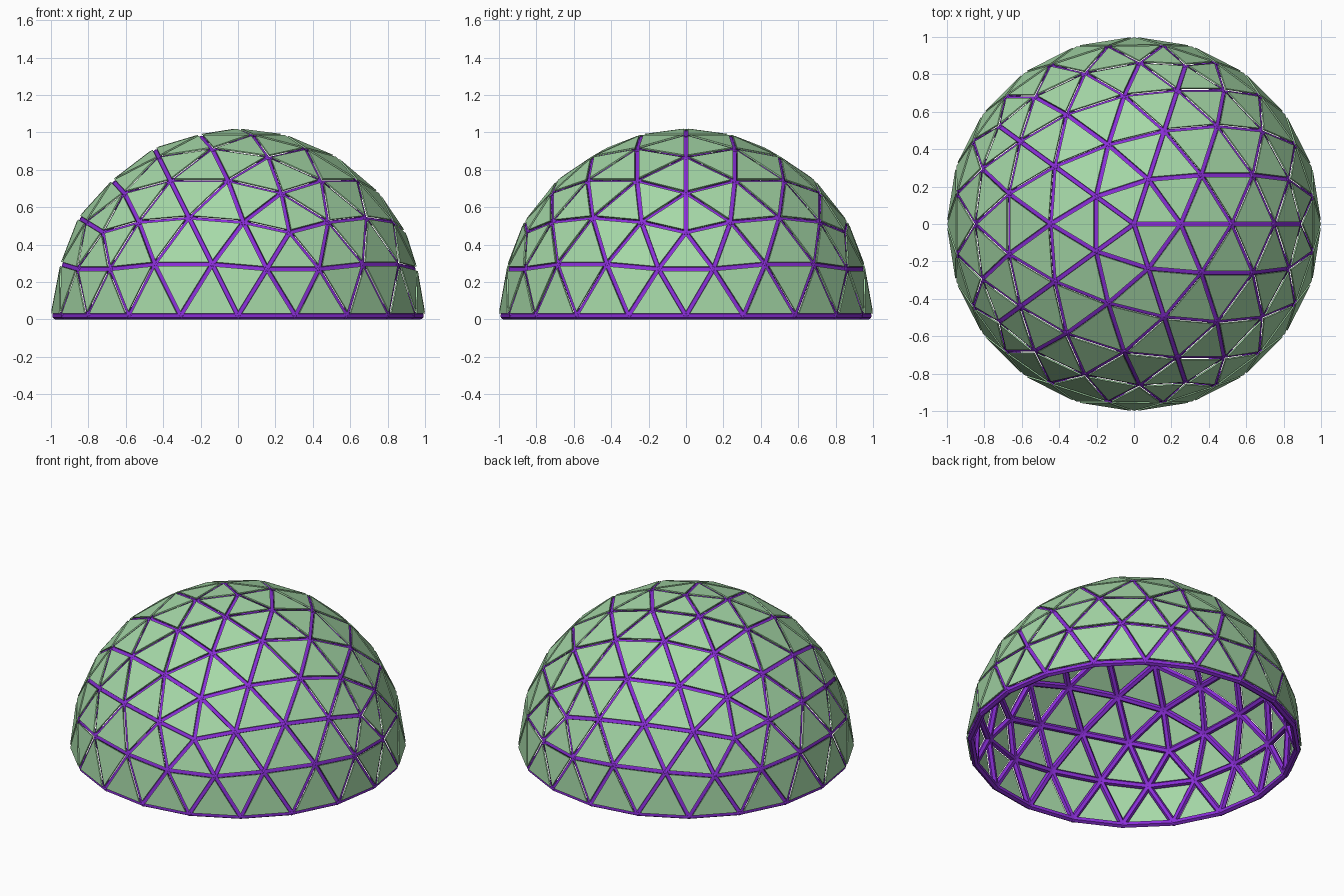
import bpy, bmesh, math
from mathutils import Vector, Matrix

if "Cube" in bpy.data.objects:
    bpy.data.objects.remove(bpy.data.objects["Cube"])

FREQ = 4            # geodesic frequency
Z0 = 0.02           # height of the dome's equator
R_PANEL = 1.003     # radius of the panel outer corners (before inset)
R_STRUT = 0.973     # radius of the strut axes
STRUT = 0.02        # strut thickness (radius)
INSET = 0.012       # gap between panel edge and strut line
THICK = 0.008


def material(name, rgb):
    m = bpy.data.materials.new(name)
    m.diffuse_color = (*rgb, 1)
    m.use_nodes = True
    m.node_tree.nodes["Principled BSDF"].inputs["Base Color"].default_value = m.diffuse_color
    return m


def make_object(name, bm, mat):
    me = bpy.data.meshes.new(name)
    bm.to_mesh(me)
    bm.free()
    me.materials.append(mat)
    ob = bpy.data.objects.new(name, me)
    ob.location.z = Z0
    bpy.context.collection.objects.link(ob)
    return ob


green = material("pale green", (0.38, 0.69, 0.39))
purple = material("violet", (0.25, 0.027, 0.68))

# Upper and middle faces of an icosahedron standing on a vertex
def ring(k, offset, z):
    a = math.radians(72 * k + offset)
    r = 2 / math.sqrt(5)
    return Vector((r * math.cos(a), r * math.sin(a), z))

h = 1 / math.sqrt(5)
top = Vector((0, 0, 1))
faces = []
for k in range(5):
    u0, u1 = ring(k, 0, h), ring(k + 1, 0, h)
    l0, l1 = ring(k, 36, -h), ring(k + 1, 36, -h)
    faces += [(top, u0, u1), (u0, l0, u1), (l0, l1, u1)]

# Split every face into a triangle grid, push it to the sphere, keep the top half
nodes, tris, edges = {}, [], set()

def node(v):
    v = v.normalized()
    key = tuple(round(c, 4) + 0.0 for c in v)
    nodes.setdefault(key, v)
    return key

for a, b, c in faces:
    def p(i, j):
        return a + (b - a) * (i / FREQ) + (c - a) * (j / FREQ)
    for i in range(FREQ):
        for j in range(FREQ - i):
            cells = [(p(i, j), p(i + 1, j), p(i, j + 1))]
            if i + j < FREQ - 1:
                cells.append((p(i + 1, j), p(i + 1, j + 1), p(i, j + 1)))
            for cell in cells:
                if sum(v.z for v in cell) > 1e-4:
                    t = [node(v) for v in cell]
                    tris.append(t)
                    for m in range(3):
                        edges.add(tuple(sorted((t[m], t[m - 1]))))

# Panels: inset flat triangles with a little thickness
bm = bmesh.new()
for t in tris:
    v = [nodes[k] * R_PANEL for k in t]
    n = (v[1] - v[0]).cross(v[2] - v[0])
    area = n.length / 2
    n.normalize()
    side = [(v[(i + 1) % 3] - v[(i + 2) % 3]).length for i in range(3)]
    centre = sum((v[i] * side[i] for i in range(3)), Vector()) / sum(side)
    s = 1 - INSET / (2 * area / sum(side))
    if n.dot(centre) < 0:
        n = -n
    outer = [bm.verts.new(centre + (q - centre) * s) for q in v]
    inner = [bm.verts.new(q.co - n * THICK) for q in outer]
    bm.faces.new(outer)
    bm.faces.new(inner[::-1])
    for i in range(3):
        j = (i + 1) % 3
        bm.faces.new((outer[j], outer[i], inner[i], inner[j]))
bmesh.ops.recalc_face_normals(bm, faces=bm.faces)
make_object("dome_panels", bm, green)

# Struts: six-sided bars along every edge, one flat side facing outwards
bm = bmesh.new()
for ka, kb in sorted(edges):
    a, b = nodes[ka] * R_STRUT, nodes[kb] * R_STRUT
    mid, d = (a + b) / 2, (b - a)
    z = d.normalized()
    y = mid.normalized()
    x = y.cross(z)
    rot = Matrix((x, y, z)).transposed().to_4x4()
    turn = Matrix.Rotation(math.radians(30), 4, 'Z')
    made = bmesh.ops.create_cone(bm, cap_ends=True, segments=6, radius1=STRUT,
                                 radius2=STRUT, depth=d.length)["verts"]
    # settle the section so a flat side points along the local y axis
    if any(abs(q.co.x) < 1e-4 for q in made):
        bmesh.ops.transform(bm, matrix=turn, verts=made)
    bmesh.ops.transform(bm, matrix=Matrix.Translation(mid) @ rot, verts=made)
make_object("dome_struts", bm, purple)

# Hubs: small balls closing the joints
bm = bmesh.new()
for k in sorted({k for t in tris for k in t}):
    bmesh.ops.create_icosphere(bm, subdivisions=2, radius=STRUT,
                               matrix=Matrix.Translation(nodes[k] * R_STRUT))
make_object("dome_hubs", bm, purple)
